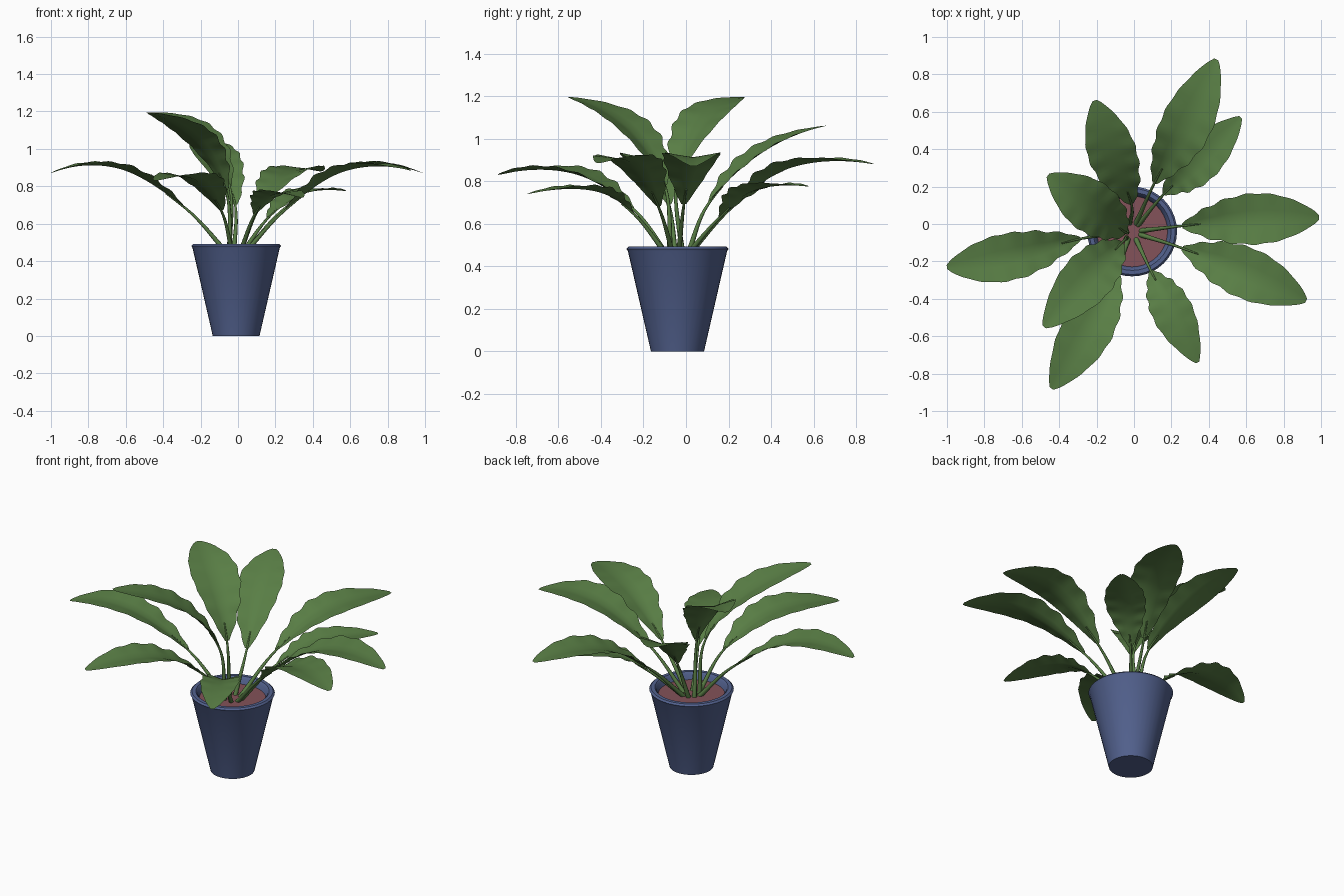
import bpy, bmesh, math
from mathutils import Vector

if "Cube" in bpy.data.objects:
    bpy.data.objects.remove(bpy.data.objects["Cube"])

CENTRE = Vector((-0.01, -0.04, 0))


def material(name, rgb):
    m = bpy.data.materials.new(name)
    m.diffuse_color = (*rgb, 1)
    m.use_nodes = True
    m.node_tree.nodes["Principled BSDF"].inputs["Base Color"].default_value = m.diffuse_color
    return m


POT = material("pot_blue", (0.085, 0.12, 0.27))
SOIL = material("soil_brown", (0.23, 0.085, 0.10))
LEAF = material("leaf_green", (0.10, 0.21, 0.06))


def make_object(name, bm, mat, angle):
    mesh = bpy.data.meshes.new(name)
    bm.to_mesh(mesh)
    bm.free()
    mesh.materials.append(mat)
    ob = bpy.data.objects.new(name, mesh)
    bpy.context.collection.objects.link(ob)
    bpy.ops.object.select_all(action='DESELECT')
    ob.select_set(True)
    bpy.context.view_layer.objects.active = ob
    bpy.ops.object.shade_smooth_by_angle(angle=math.radians(angle))


def bridge(bm, a, b):
    for i in range(len(a)):
        j = (i + 1) % len(a)
        bm.faces.new((a[i], a[j], b[j], b[i]))


def lathe(name, profile, mat, sides=40):
    """Turn an (r, z) profile around the pot axis, capping both ends."""
    bm = bmesh.new()
    angles = [math.tau * i / sides for i in range(sides)]
    rings = [[bm.verts.new(CENTRE + Vector((r * math.cos(a), r * math.sin(a), z)))
              for a in angles] for r, z in profile]
    for a, b in zip(rings, rings[1:]):
        bridge(bm, a, b)
    bm.faces.new(rings[0][::-1])
    bm.faces.new(rings[-1])
    make_object(name, bm, mat, 35)


def spline(pts, t):
    """Catmull-Rom through pts, t in segment units, parabolic at the tip."""
    i = min(int(t), len(pts) - 2)
    f = t - i
    p1, p2 = pts[i], pts[i + 1]
    p0 = pts[i - 1] if i > 0 else p1 * 2 - p2
    p3 = pts[i + 2] if i + 2 < len(pts) else p2 * 3 - p1 * 3 + p0
    return 0.5 * (2 * p1 + (p2 - p0) * f + (2 * p0 - 5 * p1 + 4 * p2 - p3) * f * f
                  + (3 * p1 - p0 - 3 * p2 + p3) * f ** 3)


def frame(pts, t):
    """Point, sideways and upward directions on the leaf's centre line."""
    tan = (spline(pts, min(t + 0.03, 3)) - spline(pts, max(t - 0.03, 0))).normalized()
    chord = pts[3] - pts[1]
    flat = tan + 0.4 * chord
    side = Vector((-flat.y, flat.x, 0)).normalized()
    return spline(pts, t), side, tan.cross(side).normalized()


def leaf(n, start, mid, tip, scale):
    start, mid, tip = Vector(start), Vector(mid), Vector(tip)
    out = tip - CENTRE
    out.z = 0
    base = CENTRE + out.normalized() * 0.045 + Vector((0, 0, 0.44))
    pts = [base, start, mid, tip]

    # stalk: tapering tube that fades into the blade
    bm = bmesh.new()
    rings = []
    for k in range(13):
        p, s, up = frame(pts, 1.3 * k / 12)
        r = 0.014 - 0.010 * k / 12
        rings.append([bm.verts.new(p + r * (s * math.cos(a) + up * math.sin(a)))
                      for a in (math.tau * i / 8 for i in range(8))])
    for a, b in zip(rings, rings[1:]):
        bridge(bm, a, b)
    bm.faces.new(rings[0][::-1])
    bm.faces.new(rings[-1])
    bmesh.ops.recalc_face_normals(bm, faces=bm.faces)
    make_object(f"stalk_{n}", bm, LEAF, 60)

    # blade: folded sheet with a wavy edge
    bm = bmesh.new()
    rows, steps = [], 36
    for k in range(steps + 1):
        u = k / steps
        p, s, up = frame(pts, 1 + 2 * u)
        width = (0.012 + 0.124 * max(math.sin(math.pi * u ** 1.2), 0) ** 0.8) * scale
        row = []
        for c in (i / 3 for i in range(-3, 4)):
            wave = math.sin(u * 40 + n * 1.7 + (1.3 if c > 0 else 0)) * min(u * 4, 1) * (1 - u)
            w = width + 0.008 * wave
            lift = (0.34 - 0.27 * u) * abs(c) * w + 0.007 * wave * c * c
            row.append(bm.verts.new(p + s * (w * c) + up * lift))
        rows.append(row)
    for a, b in zip(rows, rows[1:]):
        for i in range(6):
            bm.faces.new((a[i], b[i], b[i + 1], a[i + 1]))
    bmesh.ops.recalc_face_normals(bm, faces=bm.faces)
    if sum(f.normal.z for f in bm.faces) < 0:
        bmesh.ops.reverse_faces(bm, faces=bm.faces)
    make_object(f"leaf_{n}", bm, LEAF, 60)


# pot with rounded rim, and soil
lathe("pot", [(.125, 0), (.233, .47), (.24, .482), (.23, .492),
              (.208, .492), (.197, .48), (.182, .42)], POT)
lathe("soil", [(.183, .425), (.189, .45)], SOIL)

# leaves: blade start, middle and tip, then width scale
leaf(1, (.11, .22, .68), (.265, .50, .865), (.44, .88, .88), 1.0)
leaf(2, (.16, .16, .63), (.33, .32, .755), (.57, .57, .775), .85)
leaf(3, (.26, -.01, .69), (.61, .025, .895), (.99, .035, .87), 1.0)
leaf(4, (.26, -.13, .68), (.57, -.25, .88), (.92, -.41, .885), 1.0)
leaf(5, (.09, -.25, .65), (.19, -.44, .755), (.34, -.74, .74), .8)
leaf(6, (-.09, -.25, .67), (-.23, -.53, .835), (-.44, -.88, .83), 1.0)
leaf(7, (-.065, -.10, .78), (-.23, -.27, 1.05), (-.48, -.55, 1.195), 1.0)
leaf(8, (-.29, -.08, .69), (-.64, -.17, .895), (-1.0, -.23, .87), .93)
leaf(9, (-.045, -.045, .80), (-.21, .08, 1.08), (-.46, .26, 1.195), 1.02)
leaf(10, (-.015, .11, .70), (-.11, .36, .935), (-.21, .66, 1.06), .95)
